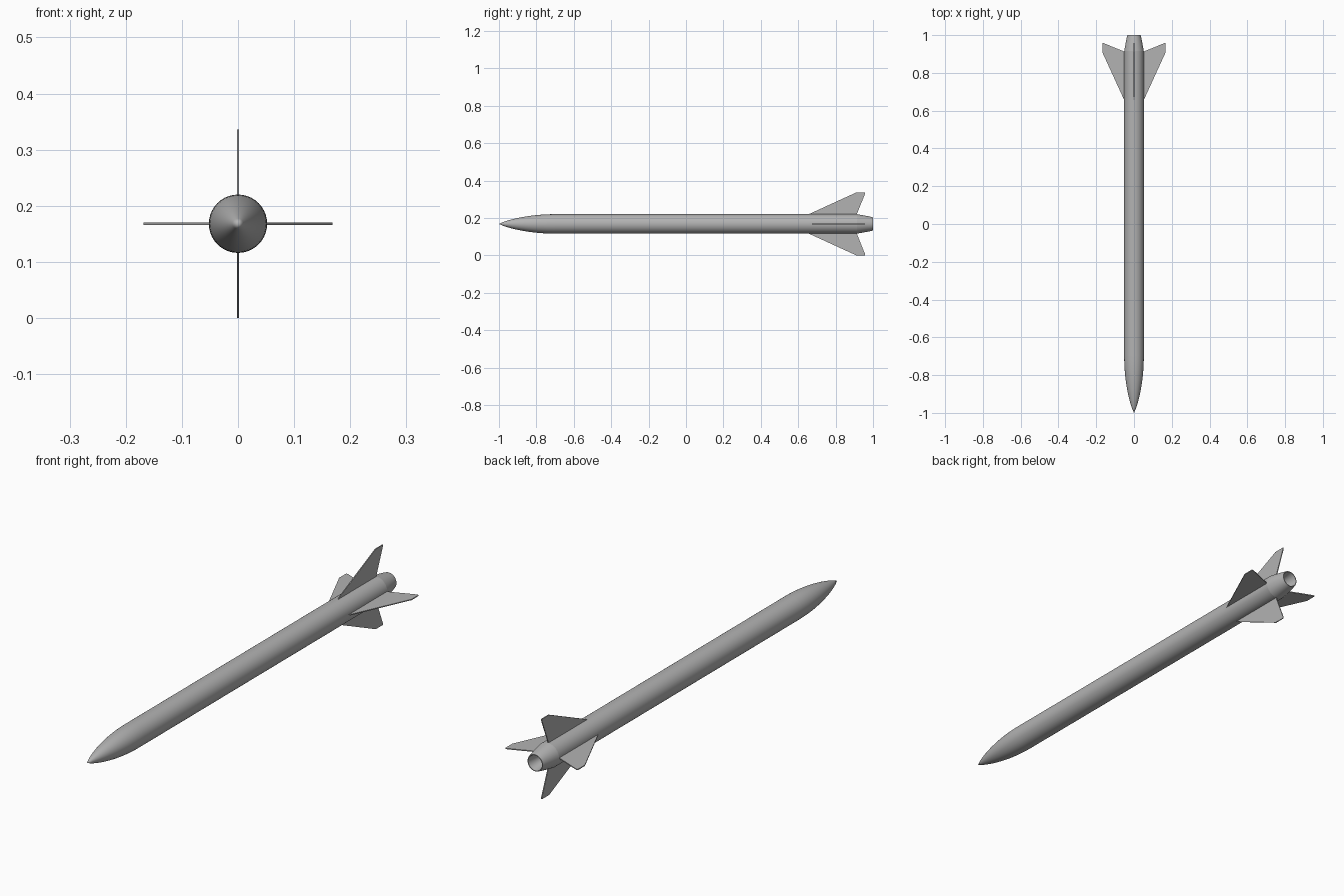
import bpy, bmesh, math
from mathutils import Matrix

if "Cube" in bpy.data.objects:
    bpy.data.objects.remove(bpy.data.objects["Cube"])

R = 0.052          # body radius
CZ = 0.168         # height of the centre line
SEG = 40

grey = bpy.data.materials.new("light_grey")
grey.diffuse_color = (0.45, 0.45, 0.45, 1)
grey.use_nodes = True
grey.node_tree.nodes["Principled BSDF"].inputs["Base Color"].default_value = grey.diffuse_color


def finish(name, bm, smooth=True):
    bmesh.ops.recalc_face_normals(bm, faces=bm.faces)
    me = bpy.data.meshes.new(name)
    bm.to_mesh(me)
    bm.free()
    me.materials.append(grey)
    ob = bpy.data.objects.new(name, me)
    bpy.context.collection.objects.link(ob)
    if smooth:
        bpy.ops.object.select_all(action='DESELECT')
        ob.select_set(True)
        bpy.context.view_layer.objects.active = ob
        bpy.ops.object.shade_smooth_by_angle(angle=math.radians(30))
    return ob


def lathe(name, profile):
    """Spin (y, radius) points round the long axis."""
    bm = bmesh.new()
    verts = [bm.verts.new((r, y, 0)) for y, r in profile]
    edges = [bm.edges.new(p) for p in zip(verts, verts[1:])]
    bmesh.ops.spin(bm, geom=verts + edges, cent=(0, 0, 0), axis=(0, 1, 0),
                   angle=math.tau, steps=SEG, use_merge=True)
    bmesh.ops.remove_doubles(bm, verts=bm.verts, dist=1e-5)
    bmesh.ops.translate(bm, verts=bm.verts, vec=(0, 0, CZ))
    return finish(name, bm)


# Curved nose cone
N = 14
nose = [(-1 + 0.3 * i / N, R * (1 - (1 - i / N) ** 2) ** 0.85) for i in range(N + 1)]
lathe("nose_cone", nose)

# Straight body tube
lathe("body_tube", [(-0.7, R), (0.915, R)])

# Tapered tail with a hollow exhaust
lathe("tail_cone", [(0.915, R), (0.98, 0.040), (1.0, 0.035),
                    (1.0, 0.032), (0.91, 0.016), (0.91, 0)])

# Four swept fins
T = 0.002
outline = [(0.65, R - 0.003), (0.91, 0.168), (0.957, 0.168), (0.957, 0.160), (0.912, R - 0.003)]
for k, side in enumerate(("right", "top", "left", "bottom")):
    bm = bmesh.new()
    face = bm.faces.new([bm.verts.new((r, y, -T)) for y, r in outline])
    ext = bmesh.ops.extrude_face_region(bm, geom=[face], use_keep_orig=True)
    top = [v for v in ext["geom"] if isinstance(v, bmesh.types.BMVert)]
    bmesh.ops.translate(bm, verts=top, vec=(0, 0, 2 * T))
    bm.transform(Matrix.Translation((0, 0, CZ)) @ Matrix.Rotation(-k * math.pi / 2, 4, 'Y'))
    finish("fin_" + side, bm, smooth=False)
